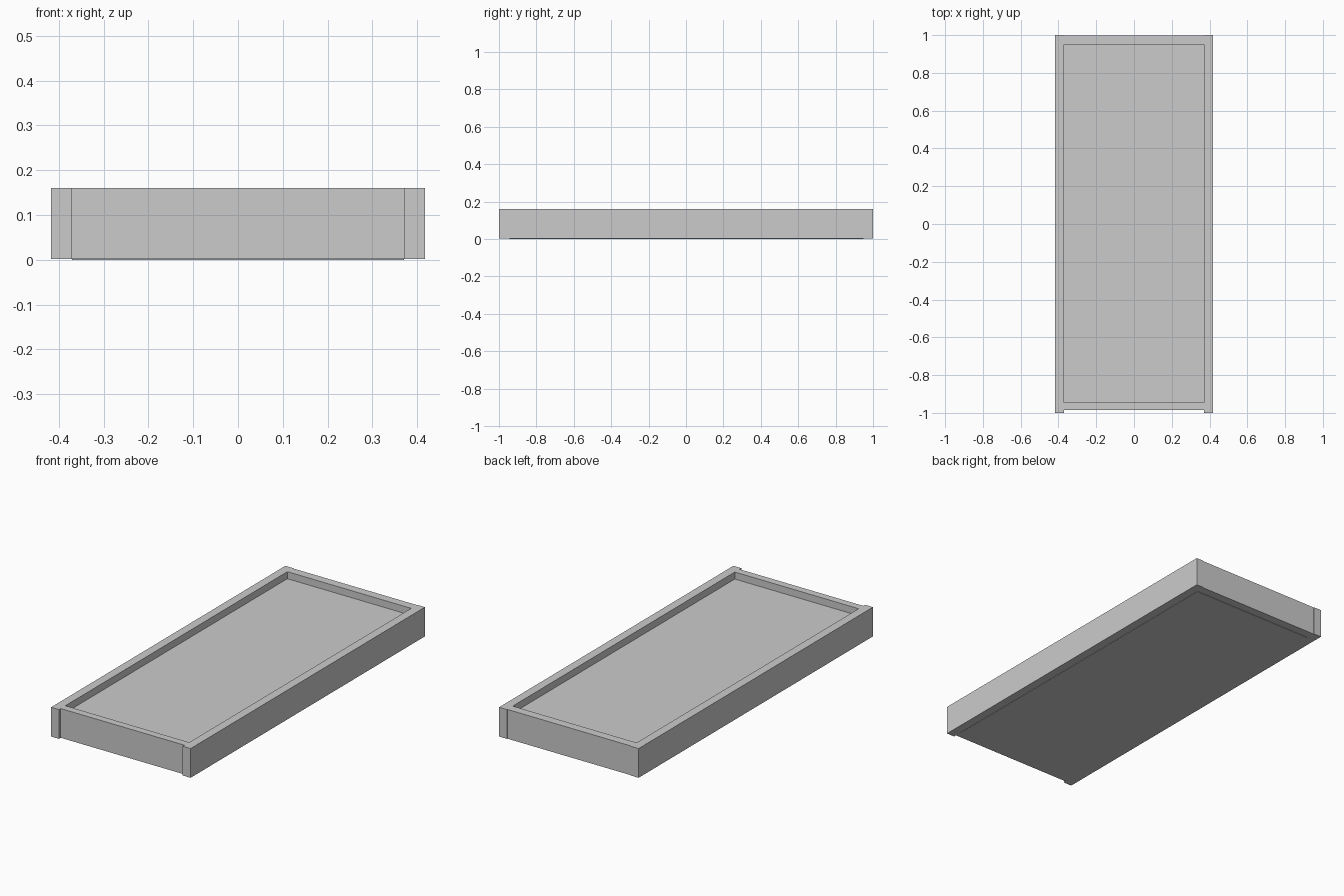
import bpy, bmesh
from mathutils import Vector

if "Cube" in bpy.data.objects:
    bpy.data.objects.remove(bpy.data.objects["Cube"])


def box(name, lo, hi):
    """Flat-faced box between two opposite corners."""
    lo, hi = Vector(lo), Vector(hi)
    mesh = bpy.data.meshes.new(name)
    bm = bmesh.new()
    bmesh.ops.create_cube(bm, size=1)
    bmesh.ops.scale(bm, vec=hi - lo, verts=bm.verts)
    bmesh.ops.translate(bm, vec=(lo + hi) / 2, verts=bm.verts)
    bm.to_mesh(mesh)
    bm.free()
    obj = bpy.data.objects.new(name, mesh)
    bpy.context.collection.objects.link(obj)
    return obj


OUT_X, IN_X = 0.417, 0.37   # outer and inner faces of the side rails
BASE, TOP = 0.002, 0.16     # rail heights
BACK, FRONT = 0.95, -0.945  # inner faces of the end rails

# Full-length side rail, mirrored to the other side
rail = box("side_rails", (IN_X, -1, BASE), (OUT_X, 1, TOP))
mirror = rail.modifiers.new("mirror", 'MIRROR')
mirror.use_axis[0] = True

# End rails between the side rails, the front one set back
box("front_rail", (-IN_X, -0.985, BASE), (IN_X, FRONT, TOP))
box("back_rail", (-IN_X, BACK, BASE), (IN_X, 0.997, TOP))

# Thick panel filling the frame, sunk below the rim
box("center_panel", (-IN_X, FRONT, 0), (IN_X, BACK, 0.122))
